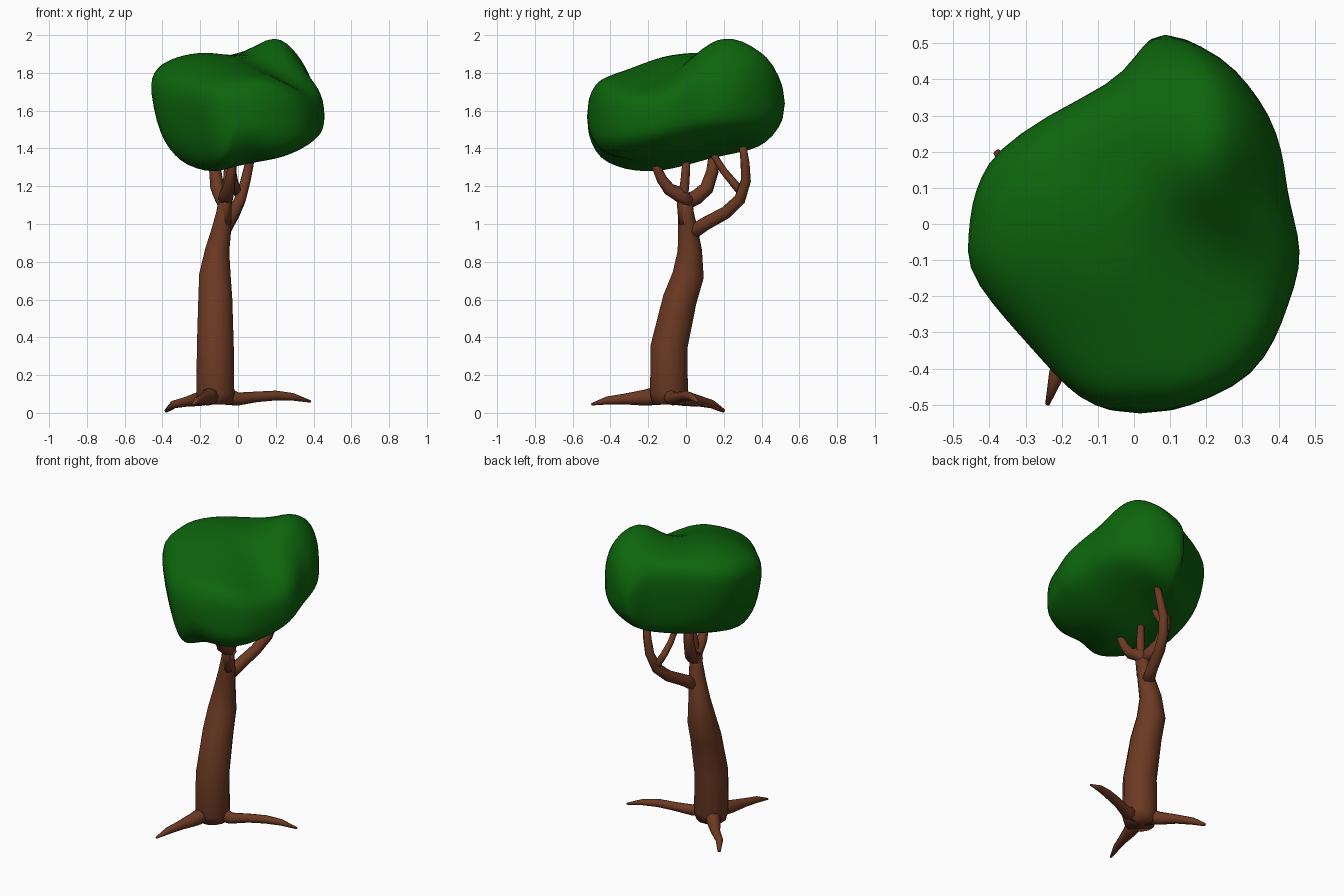
import bpy, bmesh, math
from mathutils import Vector


def material(name, rgb):
    m = bpy.data.materials.new(name)
    m.diffuse_color = (*rgb, 1)
    return m


BARK = material("bark", (0.15, 0.042, 0.017))
LEAF = material("leaf", (0.004, 0.13, 0.004))


def loft(name, rings, mat, levels):
    """Skin a list of equal-length point rings, cap both ends, smooth."""
    bm = bmesh.new()
    loops = [[bm.verts.new(p) for p in r] for r in rings]
    n = len(loops[0])
    for a, b in zip(loops, loops[1:]):
        for i in range(n):
            j = (i + 1) % n
            bm.faces.new((a[i], a[j], b[j], b[i]))
    bm.faces.new(loops[0][::-1])
    bm.faces.new(loops[-1])
    bmesh.ops.recalc_face_normals(bm, faces=bm.faces)
    for f in bm.faces:
        f.smooth = True
    me = bpy.data.meshes.new(name)
    bm.to_mesh(me)
    bm.free()
    me.materials.append(mat)
    ob = bpy.data.objects.new(name, me)
    bpy.context.collection.objects.link(ob)
    if levels:
        s = ob.modifiers.new("smooth", 'SUBSURF')
        s.levels = s.render_levels = levels
    return ob


def limb(name, path, sides=8, levels=0):
    """Tapered tube through (x, y, z, radius) points."""
    pts = [Vector(p[:3]) for p in path]
    rings, side = [], None
    for i, p in enumerate(pts):
        t = (pts[min(i + 1, len(pts) - 1)] - pts[max(i - 1, 0)]).normalized()
        if side is None:
            side = t.orthogonal()
        side = (side - t * side.dot(t)).normalized()
        up = t.cross(side)
        r = path[i][3]
        rings.append([p + (side * math.cos(k * math.tau / sides)
                           + up * math.sin(k * math.tau / sides)) * r
                      for k in range(sides)])
    return loft(name, rings, BARK, levels)


# Trunk
limb("trunk", [(-.12, -.09, .045, .09), (-.12, -.09, .1, .104), (-.12, -.09, .35, .101),
               (-.12, -.033, .6, .093), (-.122, .012, .73, .086), (-.11, .02, .86, .066),
               (-.088, .01, .97, .053), (-.074, 0, 1.06, .042), (-.068, 0, 1.14, .034)], 12)

# Three spreading roots
limb("root_front", [(-.13, -.1, .1, .055), (-.16, -.22, .08, .042), (-.19, -.33, .073, .028),
                    (-.215, -.42, .065, .021), (-.24, -.5, .045, .006)])
limb("root_right", [(-.1, -.09, .1, .055), (.0, -.07, .073, .035), (.1, -.03, .085, .028),
                    (.2, .0, .092, .026), (.29, .03, .085, .02), (.385, .06, .06, .006)])
limb("root_back", [(-.13, -.08, .1, .055), (-.2, .0, .075, .04), (-.27, .08, .06, .028),
                   (-.34, .14, .045, .022), (-.38, .2, .01, .01)])

# Branches reaching into the crown
limb("branch_back", [(-.09, .01, .94, .04), (-.055, .1, 1.0, .036), (-.02, .21, 1.06, .034),
                     (.012, .285, 1.13, .032), (.04, .317, 1.23, .028), (.06, .313, 1.32, .025),
                     (.08, .295, 1.46, .018)])
limb("branch_back_twig", [(.0, .3, 1.16, .024), (-.02, .25, 1.22, .022),
                          (-.03, .2, 1.28, .02), (-.035, .15, 1.36, .018), (-.04, .13, 1.45, .015)])
limb("branch_middle", [(-.07, -.005, 1.0, .034), (-.065, -.02, 1.1, .028),
                       (-.055, -.005, 1.23, .024), (-.045, .01, 1.45, .018)])
limb("branch_front", [(-.07, .02, 1.11, .04), (-.06, -.04, 1.16, .04), (-.05, -.09, 1.185, .034),
                      (-.04, -.13, 1.24, .028), (-.03, -.16, 1.31, .024), (-.02, -.17, 1.45, .018)])
limb("branch_left", [(-.07, -.01, 1.11, .04), (-.09, .06, 1.145, .04), (-.11, .11, 1.19, .038),
                     (-.12, .14, 1.28, .034), (-.12, .155, 1.45, .024)])

# Crown: slices along y as (y, x min, x max, z min, z max)
SLICES = [(-.525, -.06, .09, 1.43, 1.65), (-.48, -.16, .22, 1.33, 1.75),
          (-.42, -.22, .33, 1.285, 1.785), (-.32, -.31, .395, 1.27, 1.82),
          (-.22, -.4, .43, 1.27, 1.86), (-.12, -.47, .465, 1.28, 1.895),
          (-.03, -.465, .465, 1.3, 1.91), (.06, -.455, .46, 1.325, 1.92),
          (.13, -.43, .45, 1.345, 1.91), (.2, -.39, .425, 1.36, 1.9),
          (.3, -.25, .38, 1.38, 1.885), (.39, -.06, .315, 1.405, 1.86),
          (.46, .0, .25, 1.46, 1.83), (.525, .05, .12, 1.56, 1.7)]


def bump(x, y, cx, cy, rx, ry):
    return math.exp(-((x - cx) / rx) ** 2 - ((y - cy) / ry) ** 2)


def power(v, e):
    return math.copysign(abs(v) ** e, v)


rings = []
for y, x0, x1, z0, z1 in SLICES:
    ring = []
    for k in range(28):
        a = k * math.tau / 28
        u, v = power(math.cos(a), .7), power(math.sin(a), .7)
        # widest high on the left, lower on the right; underside rises to the right
        mid, floor = .12 - .2 * u, -1 + .3 * u
        ring.append([(x0 + x1) / 2 + u * (x1 - x0) / 2, y,
                     mid + v * (1 - mid) if v > 0 else mid - v * (floor - mid)])
    lo, hi = min(p[2] for p in ring), max(p[2] for p in ring)
    for p in ring:
        x = p[0]
        h = (p[2] - lo) / (hi - lo)
        p[2] = z0 + h * (z1 - z0)
        # raised back lump, lowered front-right shoulder, valley between the humps
        s, t = .8 * x + .6 * y, .8 * y - .6 * x
        p[2] += h * h * (.125 * bump(x, y, .22, .23, .17, .2)
                         - .12 * bump(x, y, .36, -.15, .22, .2)
                         - .075 * bump(s, t, .1, -.05, .1, .25))
        # hollow on the right side and crease in the front underside
        p[0] -= .06 * h * max(0, x) * 2.5 * bump(y, 0, .1, 0, .1, 1)
        if h < .6:
            p[2] += (.6 - h) * .13 * bump(x, y, .03, -.45, .14, .2)
        if x < 0:
            p[0] += .09 * max(0, .7 - h) * min(1, -x / .2)
    rings.append(ring)
loft("leaf_crown", rings, LEAF, 1)
